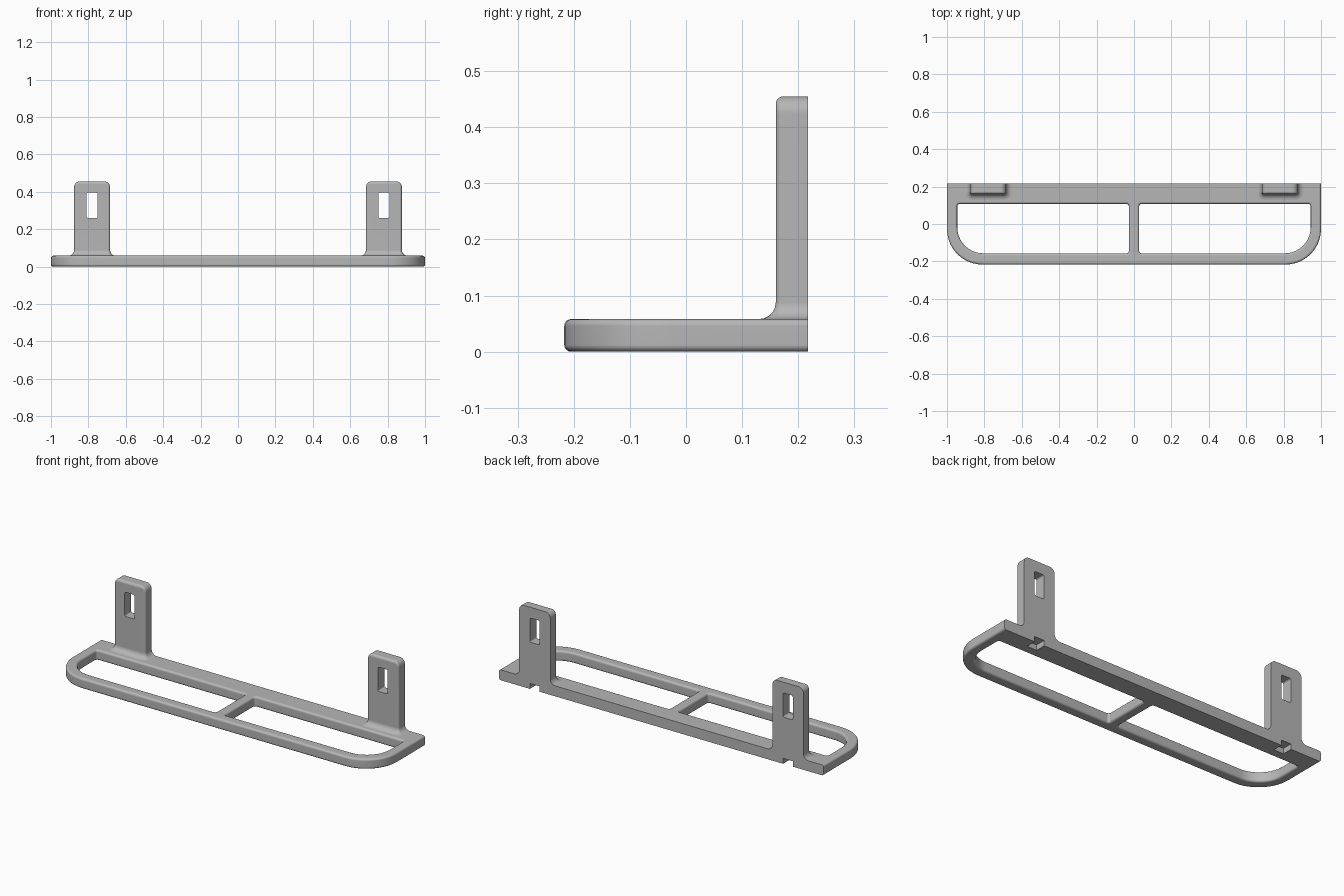
import bpy, bmesh
from math import sin, cos, pi, radians

cube = bpy.data.objects.get("Cube")
if cube:
    bpy.data.objects.remove(cube)

BACK, FRONT, THICK = 0.217, -0.217, 0.058
EDGE = 0.012      # rounding of the frame edges
STEPS = 5         # segments per rounded edge
TAB_X = 0.78

grey = bpy.data.materials.new("plain grey")
grey.use_nodes = True
grey.diffuse_color = (0.47, 0.47, 0.47, 1)
grey.node_tree.nodes["Principled BSDF"].inputs["Base Color"].default_value = grey.diffuse_color


def outline(x0, x1, y0, y1, radii, segs=10):
    """Rounded rectangle; radii run front-left, front-right, back-right, back-left."""
    corners = [(x0, y0, 1, 1, pi), (x1, y0, -1, 1, 1.5 * pi),
               (x1, y1, -1, -1, 0), (x0, y1, 1, -1, pi / 2)]
    points = []
    for (x, y, sx, sy, start), r in zip(corners, radii):
        if r == 0:
            points.append((x, y))
            continue
        for k in range(segs + 1):
            a = start + k / segs * pi / 2
            points.append((x + sx * r + r * cos(a), y + sy * r + r * sin(a)))
    return points


def loft(bm, rings):
    """Join rings of points with quads; return the edges of both open ends."""
    loops = [[bm.verts.new(p) for p in ring] for ring in rings]
    n = len(loops[0])
    for a, b in zip(loops, loops[1:]):
        for i in range(n):
            j = (i + 1) % n
            bm.faces.new((a[i], a[j], b[j], b[i]))
    return [[bm.edges.get((l[i], l[(i + 1) % n])) for i in range(n)]
            for l in (loops[0], loops[-1])]


def finish(bm, name):
    bmesh.ops.recalc_face_normals(bm, faces=bm.faces)
    mesh = bpy.data.meshes.new(name)
    bm.to_mesh(mesh)
    bm.free()
    mesh.materials.append(grey)
    ob = bpy.data.objects.new(name, mesh)
    bpy.context.collection.objects.link(ob)
    return ob


def select(ob):
    bpy.ops.object.select_all(action='DESELECT')
    ob.select_set(True)
    bpy.context.view_layer.objects.active = ob


def cut(ob, x0, x1, y0, y1, z0, z1, r):
    """Subtract a block, rounded in its front outline."""
    bm = bmesh.new()
    shape = outline(x0, x1, z0, z1, [r] * 4, 4)
    ends = loft(bm, [[(x, y, z) for x, z in shape] for y in (y0, y1)])
    for end in ends:
        bmesh.ops.contextual_create(bm, geom=end)
    cutter = finish(bm, "cutter")
    cutter.hide_render = True
    mod = ob.modifiers.new("cut", 'BOOLEAN')
    mod.operation = 'DIFFERENCE'
    mod.solver = 'EXACT'
    mod.object = cutter
    select(ob)
    bpy.ops.object.modifier_apply(modifier=mod.name)
    bpy.data.objects.remove(cutter)


def shade(ob):
    select(ob)
    bpy.ops.object.shade_smooth_by_angle(angle=radians(35))
    ob.modifiers.new("clean shading", 'WEIGHTED_NORMAL').keep_sharp = True


# Shelf frame: rounded outer rim and two openings
angles = [k / STEPS * pi / 2 for k in range(STEPS + 1)]
lower = [(EDGE * (1 - sin(a)), EDGE * (1 - cos(a))) for a in angles]
profile = lower + [(i, THICK - z) for i, z in reversed(lower)]


def rim(i):
    return outline(-1 + i, 1 - i, FRONT + i, BACK, (0.19 - i, 0.19 - i, 0, 0))


def opening(i, side):
    small, big = 0.012 + i, 0.14 + i
    points = outline(0.028 - i, 0.945 + i, -0.157 - i, 0.107 + i,
                     (small, big, small, small))
    return [(side * x, y) for x, y in points]


bm = bmesh.new()
shapes = [rim, lambda i: opening(i, 1), lambda i: opening(i, -1)]
caps = [[], []]
for shape in shapes:
    ends = loft(bm, [[(x, y, z) for x, y in shape(i)] for i, z in profile])
    for cap, end in zip(caps, ends):
        cap.extend(end)
for cap in caps:
    bmesh.ops.triangle_fill(bm, edges=cap, use_beauty=True)
frame = finish(bm, "shelf_frame")

# Notches under the back edge, below each tab
for side in (-1, 1):
    x = side * TAB_X
    cut(frame, x - 0.03, x + 0.03, BACK - 0.057, BACK + 0.05, -0.05, 0.03, 0)
shade(frame)

# Mounting tabs: flared foot, straight shaft, rounded top, slot
FLARE, TOP = 0.03, 0.455
RX, RY = 0.03, 0.014   # top rounding seen from the front and the side


def top_inset(z, r):
    d = max(0, z - (TOP - r)) / r
    return r * (1 - max(0, 1 - d * d) ** 0.5)


levels = [(-FLARE * (1 - sin(a)),) * 2 + (THICK + FLARE * (1 - cos(a)),) for a in angles]
heights = sorted([TOP - RX + RX * sin(k / 8 * pi / 2) for k in range(9)]
                 + [TOP - RY + RY * sin(k / 4 * pi / 2) for k in range(4)])
levels += [(top_inset(z, RX), top_inset(z, RY), z) for z in heights]

for side, name in ((1, "left_tab"), (-1, "right_tab")):
    bm = bmesh.new()
    rings = []
    for ix, iy, z in levels:
        r = max(0.003, 0.012 - iy)
        c = side * TAB_X
        shape = outline(c - 0.096 + ix, c + 0.096 - ix, 0.16 + iy, BACK, (r, r, 0, 0), 5)
        rings.append([(x, y, z) for x, y in shape])
    for end in loft(bm, rings):
        bmesh.ops.contextual_create(bm, geom=end)
    tab = finish(bm, name)
    cut(tab, c - 0.03, c + 0.03, 0.1, 0.3, 0.26, 0.395, 0.008)
    shade(tab)
